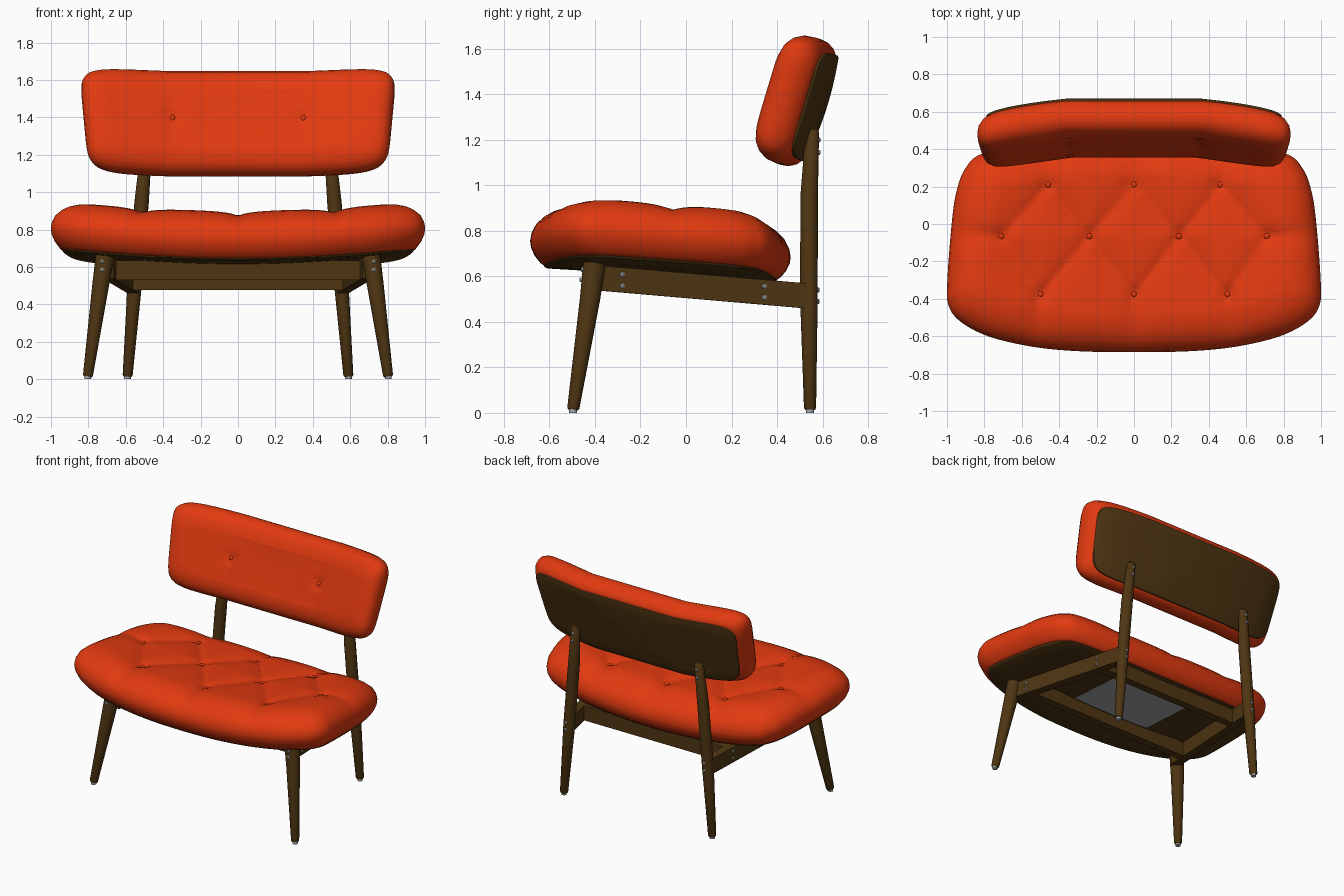
import bpy, bmesh, math
from mathutils import Vector

if "Cube" in bpy.data.objects:
    bpy.data.objects.remove(bpy.data.objects["Cube"])


def material(name, rgb):
    m = bpy.data.materials.new(name)
    m.diffuse_color = (*rgb, 1)
    m.use_nodes = True
    m.node_tree.nodes["Principled BSDF"].inputs["Base Color"].default_value = m.diffuse_color
    return m


RED = material("orange red fabric", (0.76, 0.042, 0.005))
WOOD = material("dark wood", (0.078, 0.036, 0.006))
GREY = material("grey metal", (0.38, 0.39, 0.41))


def finish(name, bm, mat, angle=40):
    bmesh.ops.recalc_face_normals(bm, faces=bm.faces)
    me = bpy.data.meshes.new(name)
    bm.to_mesh(me)
    bm.free()
    me.materials.append(mat)
    ob = bpy.data.objects.new(name, me)
    bpy.context.collection.objects.link(ob)
    bpy.ops.object.select_all(action='DESELECT')
    ob.select_set(True)
    bpy.context.view_layer.objects.active = ob
    bpy.ops.object.shade_smooth_by_angle(angle=math.radians(angle))
    return ob


def loft(name, rings, mat, angle=40):
    """Skin a list of closed rings and cap both ends."""
    bm = bmesh.new()
    vs = [[bm.verts.new(p) for p in r] for r in rings]
    n = len(vs[0])
    for a, b in zip(vs, vs[1:]):
        for i in range(n):
            j = (i + 1) % n
            bm.faces.new((a[i], a[j], b[j], b[i]))
    bm.faces.new(vs[0])
    bm.faces.new(vs[-1])
    return finish(name, bm, mat, angle)


def rod(name, stations, mat, n=20, angle=40):
    """Round bar through (point, radius) stations."""
    pts = [Vector(p) for p, _ in stations]
    d = (pts[-1] - pts[0]).normalized()
    u = d.orthogonal().normalized()
    w = d.cross(u)
    return loft(name, [[p + (u * math.cos(t) + w * math.sin(t)) * r
                        for t in (2 * math.pi * i / n for i in range(n))]
                       for p, (_, r) in zip(pts, stations)], mat, angle)


def beam(name, a, b, thick, high):
    """Upright rectangular rail from a to b."""
    a, b = Vector(a), Vector(b)
    side = (b - a).cross(Vector((0, 0, 1))).normalized() * thick / 2
    up = Vector((0, 0, high / 2))
    return loft(name, [[p + side + up, p - side + up, p - side - up, p + side - up]
                       for p in (a, b)], WOOD, 30)


def bolt(name, p, axis):
    p, d = Vector(p), Vector(axis)
    rod(name, [(p - d * .02, .011), (p + d * .004, .011), (p + d * .008, .006)], GREY, 10)


def button(name, p, normal):
    p, d = Vector(p), Vector(normal).normalized()
    rod(name, [(p - d * .015, .017), (p + d * .003, .017),
               (p + d * .009, .012), (p + d * .012, .004)], RED, 14, 80)


def pad(name, outline, centre, half, profile, place, mat, inner=24, angle=50):
    """Closed padded shape: bottom rings, edge profile (inset, height), top rings."""
    steps = [(k, *profile[0]) for k in (.02, .2, .4, .6, .8)]
    steps += [(1, i, h) for i, h in profile]
    steps += [(1 - .98 * k / inner, *profile[-1]) for k in range(1, inner + 1)]
    rings = []
    for k, inset, h in steps:
        sx, sy = k * (1 - inset / half[0]), k * (1 - inset / half[1])
        rings.append([place(x * sx, centre + (y - centre) * sy, h) for x, y in outline])
    return loft(name, rings, mat, angle)


def spline(pts, sub):
    """Closed Catmull-Rom curve."""
    out, n = [], len(pts)
    for i in range(n):
        a, b, c, d = (Vector(pts[(i + k) % n]) for k in (-1, 0, 1, 2))
        for t in (s / sub for s in range(sub)):
            out.append(.5 * (2 * b + (c - a) * t + (2 * a - 5 * b + 4 * c - d) * t * t
                             + (3 * b - a - 3 * c + d) * t ** 3))
    return out


def seg_dist(p, a, b):
    ab = b - a
    t = max(0, min(1, (p - a).dot(ab) / ab.length_squared))
    return (p - a - ab * t).length


# seat: curved, tufted cushion on a bent board
half_pts = [(0, -.685), (.3, -.68), (.55, -.655), (.78, -.6), (.93, -.52), (.993, -.43),
            (.998, -.3), (.975, 0), (.95, .17), (.9, .3), (.8, .38), (.5, .435), (0, .46)]
seat_outline = spline(half_pts + [(-x, y) for x, y in half_pts[-2:0:-1]], 8)
rows = [[(x, .21) for x in (-.46, 0, .46)],
        [(x, -.065) for x in (-.71, -.24, .24, .71)],
        [(x, -.375) for x in (-.5, 0, .5)]]
tufts = [Vector(p) for r in rows for p in r]
creases = [(Vector(a), Vector(b)) for r in (rows[0], rows[2]) for a in r for b in rows[1]
           if abs(a[0] - b[0]) < .3]
creases += [(Vector(p), Vector((p[0] * 1.08, .5))) for p in rows[0]]
creases += [(Vector(p), Vector((p[0] * 1.08, -.75))) for p in rows[2]]
creases += [(Vector((s * .71, -.065)), Vector((s * 1.1, -.04))) for s in (-1, 1)]
SEAT_H = .262


def seat_place(x, y, h):
    sink = 0
    if h > .1:
        p = Vector((x, y))
        d = min(seg_dist(p, a, b) for a, b in creases)
        t = min((p - q).length for q in tufts)
        sink = (.026 * math.exp(-d / .07) + .014 * math.exp(-(t / .04) ** 2)) * (h / SEAT_H) ** 3
    return Vector((x, y, .61 - .06 * y + .07 * x * x + h - sink))


pad("seat_cushion", seat_outline, -.11, (1, .57),
    [(.06, 0), (.045, .01), (.02, .04), (.004, .075), (0, .105), (.006, .14), (.025, .178),
     (.06, .212), (.1, .237), (.15, .254), (.2, SEAT_H)], seat_place, RED, 36)
pad("seat_board", seat_outline, -.11, (1, .57),
    [(.075, -.012), (.062, -.006), (.058, .012)], seat_place, WOOD, 6)
for i, q in enumerate(tufts):
    button(f"seat_button_{i}", seat_place(q.x, q.y, SEAT_H), (0, .06, 1))

# grey panel under the seat
bm = bmesh.new()
cols = [[bm.verts.new(seat_place(-.31 + .62 * i / 8, y, h))
         for y, h in ((-.24, -.018), (.18, -.018), (.18, -.008), (-.24, -.008))] for i in range(9)]
for a, b in zip(cols, cols[1:]):
    for k in range(4):
        bm.faces.new((a[k], a[k - 1], b[k - 1], b[k]))
bm.faces.new(cols[0])
bm.faces.new(cols[-1])
finish("under_seat_panel", bm, GREY)

# backrest: tilted, gently wrapped pad with a wooden back board
TILT = math.radians(18)
UP = Vector((0, math.sin(TILT), math.cos(TILT)))
FWD = Vector((0, -math.cos(TILT), math.sin(TILT)))


def back_place(x, s, h):
    sink = 0
    if h > .1:
        d = abs(abs(x) - .35)
        t = math.hypot(d, s - .005)
        sink = (.01 * math.exp(-d / .06) + .012 * math.exp(-(t / .04) ** 2)) * (h / .205) ** 3
    wrap = .09 * (x / .8) ** 2
    return Vector((x, .615, 1.33)) + UP * s + FWD * (h + wrap - sink)


def sgn_pow(v, e):
    return math.copysign(abs(v) ** e, v)


back_outline = []
for i in range(160):
    t = 2 * math.pi * (i + .5) / 160
    s = .29 * sgn_pow(math.sin(t), .3)
    back_outline.append((sgn_pow(math.cos(t), .2) * (.825 + .09 * s), s))

pad("backrest_cushion", back_outline, 0, (.83, .29),
    [(.05, .012), (.025, .03), (.006, .06), (0, .095), (.004, .13), (.02, .16), (.045, .182),
     (.08, .196), (.13, .205)], back_place, RED)
pad("backrest_board", back_outline, 0, (.83, .29),
    [(.055, 0), (.047, .004), (.045, .03)], back_place, WOOD, 6)
for s in (-1, 1):
    button("backrest_button", back_place(s * .35, .005, .205), FWD)

# mirrored legs, side rails, feet and bolts
for s, tag in ((-1, "left"), (1, "right")):
    rod(f"front_leg_{tag}", [((s * .803, -.497, .014), .022), ((s * .802, -.495, .022), .027),
                             ((s * .735, -.422, .5), .045), ((s * .712, -.403, .655), .05)], WOOD)
    rod(f"back_leg_{tag}", [((s * .591, .545, .014), .022), ((s * .59, .545, .022), .027),
                            ((s * .553, .54, .5), .039), ((s * .515, .541, .95), .039),
                            ((s * .49, .555, 1.235), .03), ((s * .489, .556, 1.245), .022)], WOOD)
    rod(f"front_foot_{tag}", [((s * .803, -.497, 0), .018), ((s * .803, -.497, .02), .018)], GREY)
    rod(f"back_foot_{tag}", [((s * .591, .545, 0), .018), ((s * .591, .545, .02), .018)], GREY)
    beam(f"side_rail_{tag}", (s * .695, -.4, .594), (s * .56, .53, .514), .06, .11)
    for y, zc in ((-.28, .583), (.345, .532)):
        x = .695 - .135 * (y + .4) / .93 + .03
        for dz in (-.025, .025):
            bolt("rail_bolt", (s * x, y, zc + dz), (s, 0, 0))
    for z in (.585, .63):
        bolt("front_leg_bolt", (s * .725, -.408 - .15 * (.63 - z) - .046, z), (0, -1, 0))
    for x, y, z in ((.553, .579, .49), (.549, .579, .54), (.498, .584, 1.145), (.493, .583, 1.2)):
        bolt("back_leg_bolt", (s * x, y, z), (0, 1, 0))

# cross rails between the side rails
beam("front_cross_rail", (-.67, -.28, .583), (.67, -.28, .583), .055, .105)
beam("back_cross_rail", (-.58, .345, .529), (.58, .345, .529), .055, .105)
